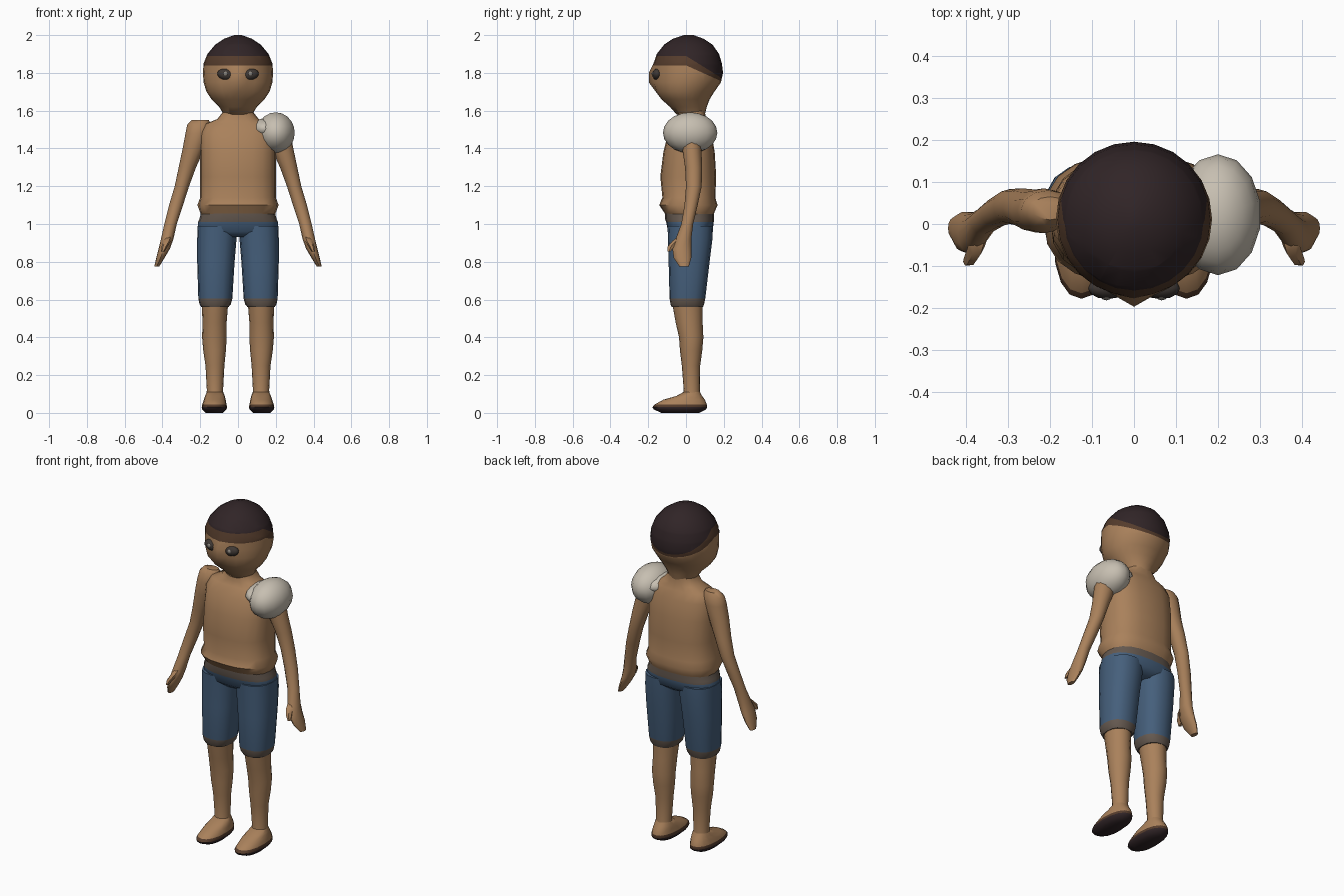
import bpy, bmesh, math
from mathutils import Vector


def mat(name, rgb):
    m = bpy.data.materials.new(name)
    m.diffuse_color = (*rgb, 1)
    return m


SKIN = mat("skin", (0.40, 0.22, 0.105))
HAIR = mat("dark hair", (0.03, 0.018, 0.02))
BROWN = mat("brown edge", (0.09, 0.045, 0.025))
DENIM = mat("blue denim", (0.06, 0.115, 0.20))
TRIM = mat("faded trim", (0.13, 0.10, 0.08))
WHITE = mat("off white", (0.57, 0.52, 0.44))
EYE = mat("dark eye", (0.05, 0.04, 0.035))
GLINT = mat("grey pupil", (0.25, 0.23, 0.20))


def finish(bm, name, mats, rule=None, angle=50):
    bmesh.ops.recalc_face_normals(bm, faces=bm.faces)
    if rule:
        for f in bm.faces:
            f.material_index = rule(f.calc_center_median())
    me = bpy.data.meshes.new(name)
    bm.to_mesh(me)
    bm.free()
    ob = bpy.data.objects.new(name, me)
    bpy.context.collection.objects.link(ob)
    for m in mats:
        me.materials.append(m)
    bpy.ops.object.select_all(action='DESELECT')
    ob.select_set(True)
    bpy.context.view_layer.objects.active = ob
    bpy.ops.object.shade_smooth_by_angle(angle=math.radians(angle))
    return ob


def loft(rings, n=16, side=1, power=1.0):
    """Stack horizontal slices: (z, centre x, half width, front y, back y)."""
    bm = bmesh.new()
    loops = []
    for z, cx, rx, y0, y1 in rings:
        loop = []
        for i in range(n):
            a = 2 * math.pi * i / n
            c, s = math.cos(a), math.sin(a)
            c = math.copysign(abs(c) ** power, c)
            s = math.copysign(abs(s) ** power, s)
            loop.append(bm.verts.new((side * (cx + rx * c),
                                      (y0 + y1) / 2 + (y1 - y0) / 2 * s, z)))
        loops.append(loop)
    for a, b in zip(loops, loops[1:]):
        for i in range(n):
            j = (i + 1) % n
            bm.faces.new((a[i], a[j], b[j], b[i]))
    bm.faces.new(loops[0])
    bm.faces.new(loops[-1])
    return bm


def ball(name, loc, scale, m, seg=12, rings=8, tilt=0):
    bm = bmesh.new()
    bmesh.ops.create_uvsphere(bm, u_segments=seg, v_segments=rings, radius=1)
    ob = finish(bm, name, [m])
    ob.location, ob.scale, ob.rotation_euler = loc, scale, (0, tilt, 0)
    return ob


# Head with nose; the hairline is cut by a level and a sloping plane
bm = loft([
    (1.58, 0, 0.075, -0.05, 0.10), (1.62, 0, 0.10, -0.085, 0.11),
    (1.66, 0, 0.14, -0.13, 0.125), (1.70, 0, 0.167, -0.16, 0.15),
    (1.75, 0, 0.182, -0.172, 0.185), (1.80, 0, 0.186, -0.172, 0.196),
    (1.85, 0, 0.182, -0.172, 0.19), (1.90, 0, 0.162, -0.155, 0.175),
    (1.95, 0, 0.12, -0.115, 0.14), (1.98, 0, 0.075, -0.07, 0.095),
    (2.0, 0, 0.02, -0.01, 0.04)], n=24)
for v in bm.verts:
    if v.co.y < 0 and 1.72 < v.co.z < 1.82:
        v.co.y -= 0.025 * math.exp(-(v.co.x / 0.035) ** 2)


def hairline(y, base, slope):
    return base - slope * max(y, 0)


for base, slope in ((1.84, 0.45), (1.89, 0.62)):
    for k in (0, slope):
        bmesh.ops.bisect_plane(bm, geom=bm.verts[:] + bm.edges[:] + bm.faces[:],
                               plane_co=(0, 0, base), plane_no=Vector((0, k, 1)).normalized())


def head_rule(c):
    if c.z > hairline(c.y, 1.89, 0.62):
        return 2
    return 1 if c.z > hairline(c.y, 1.84, 0.45) else 0


finish(bm, "head", [SKIN, BROWN, HAIR], head_rule)

# Torso and neck
finish(loft([
    (1.03, 0, 0.19, -0.095, 0.14), (1.06, 0, 0.20, -0.115, 0.15),
    (1.10, 0, 0.215, -0.142, 0.167), (1.14, 0, 0.20, -0.125, 0.155),
    (1.25, 0, 0.20, -0.136, 0.16), (1.38, 0, 0.20, -0.12, 0.152),
    (1.48, 0, 0.198, -0.095, 0.135), (1.53, 0, 0.175, -0.06, 0.115),
    (1.555, 0, 0.11, -0.045, 0.105), (1.60, 0, 0.075, -0.045, 0.10),
    (1.66, 0, 0.075, -0.04, 0.10)], n=20, power=0.8), "torso", [SKIN])

# Shorts: hips with faded waistband
finish(loft([
    (0.93, 0, 0.17, -0.06, 0.10), (0.96, 0, 0.212, -0.095, 0.14),
    (1.01, 0, 0.212, -0.105, 0.147), (1.025, 0, 0.205, -0.11, 0.148),
    (1.06, 0, 0.195, -0.112, 0.148)], n=20, power=0.8),
    "shorts_hips", [DENIM, TRIM], lambda c: int(c.z > 1.012))

for side, tag in ((-1, "right"), (1, "left")):
    # Shorts leg with faded hem
    finish(loft([
        (0.56, 0.122, 0.072, -0.075, 0.09), (0.575, 0.121, 0.083, -0.082, 0.096),
        (0.605, 0.12, 0.09, -0.087, 0.102), (0.80, 0.117, 0.099, -0.092, 0.125),
        (0.92, 0.112, 0.104, -0.095, 0.14), (0.99, 0.108, 0.106, -0.098, 0.143)],
        side=side, power=0.85), tag + "_shorts_leg", [DENIM, TRIM],
        lambda c: int(c.z < 0.60))
    # Lower leg
    finish(loft([
        (0.08, 0.122, 0.047, -0.02, 0.08), (0.12, 0.122, 0.043, -0.012, 0.073),
        (0.25, 0.122, 0.05, -0.022, 0.075), (0.33, 0.124, 0.06, -0.032, 0.086),
        (0.40, 0.125, 0.065, -0.037, 0.092), (0.48, 0.124, 0.064, -0.055, 0.088),
        (0.58, 0.122, 0.07, -0.073, 0.088)], side=side), tag + "_lower_leg", [SKIN])
    # Foot with dark sole
    finish(loft([
        (0.0, 0.125, 0.045, -0.13, 0.07), (0.018, 0.125, 0.064, -0.17, 0.105),
        (0.03, 0.125, 0.067, -0.178, 0.112), (0.045, 0.125, 0.064, -0.165, 0.11),
        (0.07, 0.123, 0.058, -0.12, 0.10), (0.09, 0.122, 0.052, -0.05, 0.085),
        (0.11, 0.122, 0.043, -0.014, 0.074)], side=side, power=0.9),
        tag + "_foot", [SKIN, BROWN, HAIR],
        lambda c: 2 if c.z < 0.028 else int(c.z < 0.042))
    # Arm and palm
    finish(loft([
        (0.775, 0.43, 0.013, -0.035, 0.015), (0.82, 0.411, 0.022, -0.065, 0.028),
        (0.87, 0.39, 0.03, -0.072, 0.028), (0.92, 0.375, 0.033, -0.055, 0.028),
        (1.00, 0.357, 0.033, -0.025, 0.038), (1.10, 0.328, 0.037, -0.008, 0.062),
        (1.20, 0.297, 0.038, 0.0, 0.083), (1.30, 0.268, 0.046, -0.005, 0.085),
        (1.40, 0.235, 0.058, -0.02, 0.082), (1.48, 0.214, 0.064, -0.022, 0.085),
        (1.525, 0.205, 0.064, -0.01, 0.08), (1.55, 0.20, 0.045, 0.01, 0.065)],
        n=12, side=side), tag + "_arm", [SKIN])
    # Thumb
    finish(loft([
        (0.855, 0.398, 0.009, -0.10, -0.08), (0.88, 0.39, 0.015, -0.10, -0.06),
        (0.91, 0.375, 0.02, -0.075, -0.03), (0.93, 0.368, 0.02, -0.05, -0.01)],
        n=6, side=side), tag + "_thumb", [SKIN])
    # Eye and pupil
    ball(tag + "_eye", (side * 0.064, -0.153, 1.792), (0.046, 0.026, 0.03), EYE,
         tilt=-0.15 * side)
    ball(tag + "_pupil", (side * 0.066, -0.172, 1.795), (0.013, 0.01, 0.013), GLINT, 8, 6)

# Puffed pad over one shoulder, with its inner edge
ball("shoulder_puff", (0.2, 0.022, 1.483), (0.103, 0.144, 0.108), WHITE, 14, 10)
ball("shoulder_puff_edge", (0.14, 0.018, 1.505), (0.068, 0.115, 0.055), WHITE, 10, 8)
